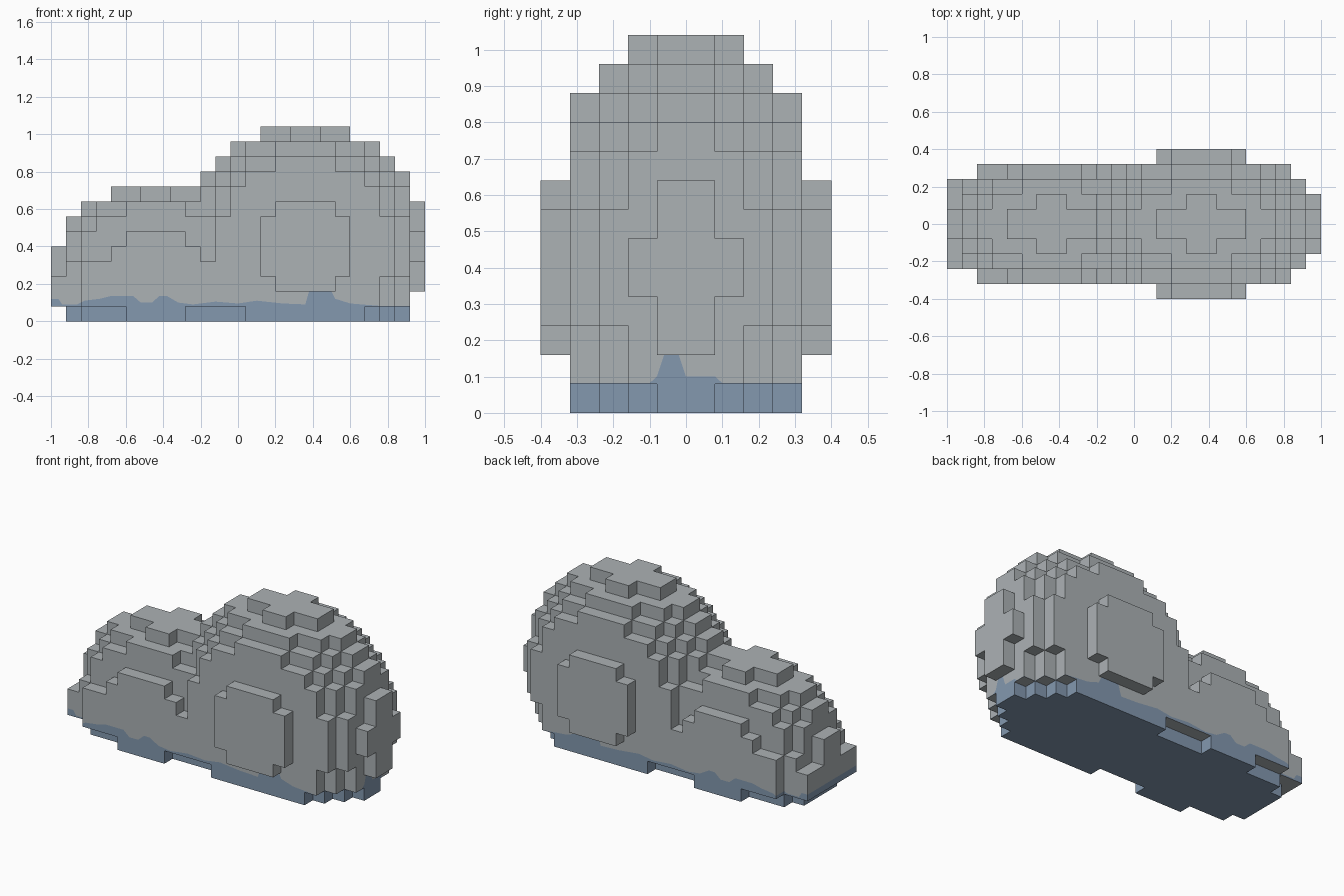
import bpy
import bmesh
from mathutils import Vector

if "Cube" in bpy.data.objects:
    bpy.data.objects.remove(bpy.data.objects["Cube"])

S = 0.08                 # block size
NX, NY, NZ = 25, 10, 13  # block grid

# Two rounded lumps: centre and radii in blocks
LUMPS = [((17, 5, 5), (8, 5, 8)),
         ((7, 5, 3), (7, 4, 6))]
# Low skirt joining the lumps: block ranges, end exclusive
SKIRT = [((0, 2, 1), (13, 8, 3)),
         ((1, 2, 1), (13, 8, 4)),
         ((2, 1, 1), (13, 9, 4))]
# Waterline height along x
WATERLINE = [(-1, .12), (-.96, .12), (-.94, .09), (-.86, .09), (-.82, .11), (-.74, .12),
             (-.68, .135), (-.56, .135), (-.52, .10), (-.46, .10), (-.42, .135), (-.38, .135),
             (-.32, .10), (-.24, .09), (-.12, .105), (0, .095), (.1, .11), (.24, .095),
             (.36, .09), (.38, .16), (.50, .16), (.52, .12), (.6, .095), (.76, .082), (1, .082)]


def filled(c):
    """True where a block belongs to the rock."""
    if not all(0 <= v < n for v, n in zip(c, (NX, NY, NZ))):
        return False
    for cen, rad in LUMPS:
        if sum(((v + .5 - m) / r) ** 2 for v, m, r in zip(c, cen, rad)) <= 1:
            return True
    return any(all(a <= v < b for v, a, b in zip(c, lo, hi)) for lo, hi in SKIRT)


def waterline(p, axis):
    """Height of the wet band at a point on a side face."""
    if axis == 0 and p.x > .9 and abs(p.y) < .081:
        return .16 if -.065 < p.y < -.015 else .10
    for (x0, h0), (x1, h1) in zip(WATERLINE, WATERLINE[1:]):
        if p.x <= x1 + 1e-6:
            return h0 + (h1 - h0) * (p.x - x0) / (x1 - x0)
    return .082


def world(v):
    return Vector((v[0] * S - 1, v[1] * S - .4, v[2] * S))


def material(name, rgb):
    m = bpy.data.materials.new(name)
    m.diffuse_color = (*rgb, 1)
    m.use_nodes = True
    m.node_tree.nodes["Principled BSDF"].inputs["Base Color"].default_value = m.diffuse_color
    return m


bm = bmesh.new()


def quad(points, normal, mat):
    a, b, c = points[:3]
    if (b - a).cross(c - b).dot(normal) < 0:
        points = points[::-1]
    f = bm.faces.new([bm.verts.new(p) for p in points])
    f.material_index = mat


def side_bands(a, b, z0, z1, axis, normal):
    """Side face of the second course, split along the waterline."""
    n = 4
    for i in range(n):
        p, q = a.lerp(b, i / n), a.lerp(b, (i + 1) / n)
        hp, hq = (min(max(waterline(v, axis), z0 + .001), z1) for v in (p, q))

        def at(v, z):
            return Vector((v.x, v.y, z))
        quad([at(p, z0), at(q, z0), at(q, hq), at(p, hp)], normal, 1)
        if min(hp, hq) < z1 - 1e-4:
            hp, hq = min(hp, z1 - .0005), min(hq, z1 - .0005)
            quad([at(p, hp), at(q, hq), at(q, z1), at(p, z1)], normal, 0)


# Exposed block faces
for i in range(NX):
    for j in range(NY):
        for k in range(NZ):
            c = (i, j, k)
            if not filled(c):
                continue
            for axis in range(3):
                for sign in (-1, 1):
                    nb = list(c)
                    nb[axis] += sign
                    if filled(nb):
                        continue
                    normal = Vector([sign if t == axis else 0 for t in range(3)])
                    u, w = [t for t in range(3) if t != axis]
                    pts = []
                    for du, dw in ((0, 0), (1, 0), (1, 1), (0, 1)):
                        v = list(c)
                        v[axis] += max(sign, 0)
                        v[u] += du
                        v[w] += dw
                        pts.append(world(v))
                    if k == 1 and axis != 2:
                        side_bands(pts[0], pts[1], S, 2 * S, axis, normal)
                    else:
                        quad(pts, normal, 1 if k == 0 else 0)

bmesh.ops.remove_doubles(bm, verts=bm.verts, dist=1e-4)
mesh = bpy.data.meshes.new("boulder")
bm.to_mesh(mesh)
bm.free()
mesh.materials.append(material("stone_grey", (.413, .445, .462)))
mesh.materials.append(material("wet_blue", (.228, .314, .429)))
boulder = bpy.data.objects.new("boulder", mesh)
bpy.context.collection.objects.link(boulder)
